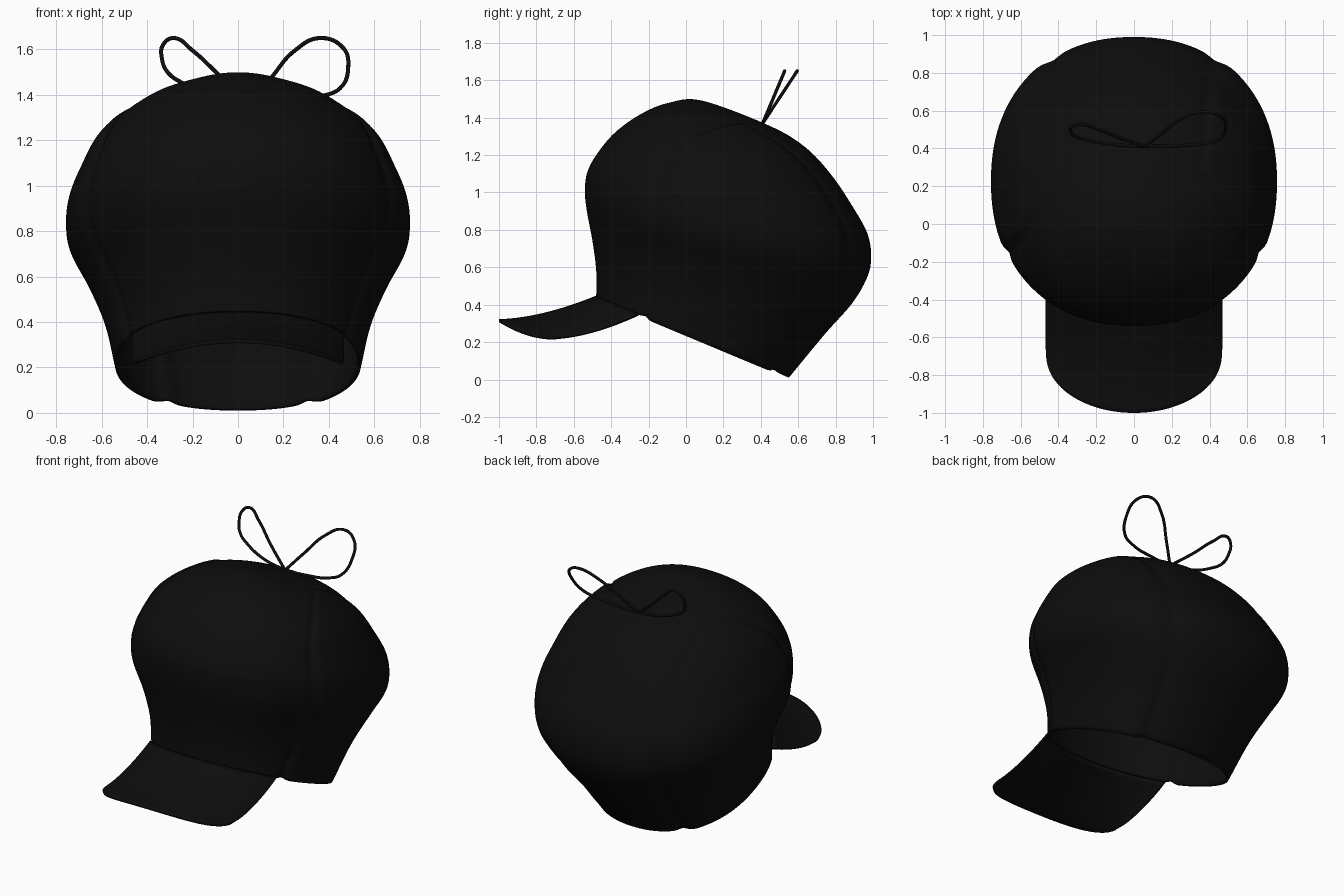
import bpy, bmesh, math
from mathutils import Vector

old = bpy.data.objects.get("Cube")
if old:
    bpy.data.objects.remove(old, do_unlink=True)

black = bpy.data.materials.new("soft black")
black.use_nodes = True
colour = (0.004, 0.004, 0.004, 1)
black.diffuse_color = colour
black.node_tree.nodes["Principled BSDF"].inputs["Base Color"].default_value = colour

POWER = 2.2  # roundness of the horizontal sections
# Crown sections: front y, front z, back y, back z, half width
SECTIONS = [Vector(s) for s in (
    (-0.48, 0.44, 0.55, 0.01, 0.535),
    (-0.48, 0.58, 0.74, 0.24, 0.58),
    (-0.50, 0.74, 0.89, 0.41, 0.65),
    (-0.53, 0.90, 0.97, 0.55, 0.73),
    (-0.54, 1.00, 0.99, 0.66, 0.748),
    (-0.53, 1.10, 0.97, 0.78, 0.735),
    (-0.48, 1.20, 0.90, 0.91, 0.69),
    (-0.38, 1.32, 0.78, 1.09, 0.61),
    (-0.24, 1.42, 0.64, 1.24, 0.47),
    (-0.09, 1.48, 0.45, 1.355, 0.30),
    (0.09, 1.49, 0.09, 1.49, 0.0))]
TOP = len(SECTIONS) - 1


def section(t):
    """Smooth interpolation between the crown sections."""
    i = min(int(t), TOP - 1)
    f = t - i
    b, c = SECTIONS[i], SECTIONS[i + 1]
    a = SECTIONS[i - 1] if i else 2 * b - c
    if i + 2 <= TOP:
        d = SECTIONS[i + 2]
    else:  # mirrored section keeps the top rounded
        d = Vector((b[2], b[3], b[0], b[1], -b[4]))
    return 0.5 * (2 * b + (c - a) * f + (2 * a - 5 * b + 4 * c - d) * f ** 2
                  + (3 * b - a - 3 * c + d) * f ** 3)


def signed_power(v):
    return math.copysign(abs(v) ** (2 / POWER), v)


def crown_point(t, angle):
    fy, fz, by, bz, w = section(t)
    along = -signed_power(math.cos(angle))
    p = Vector((w * signed_power(math.sin(angle)),
                (fy + by) / 2 + along * (by - fy) / 2,
                (fz + bz) / 2 + along * (bz - fz) / 2))
    # Side panels swell slightly and are bounded by a sewn groove
    r = t / 8.7
    inside = min(along + 0.5 - 0.8 * r ** 10, 0.85 - 0.55 * r ** 12 - along)
    swell = 0.012 * max(0, min(1, inside / 0.08))
    groove = 0.014 * math.exp(-(inside / 0.035) ** 2)
    centre = Vector((0, 0.2, 0.75))
    return centre + (p - centre) * (1 + swell - groove)


def finish(obj, angle=50):
    bpy.ops.object.select_all(action="DESELECT")
    obj.select_set(True)
    bpy.context.view_layer.objects.active = obj
    bpy.ops.object.shade_smooth_by_angle(angle=math.radians(angle))


def grid_object(name, rows, closed, thickness, offset, apex=None):
    bm = bmesh.new()
    grid = [[bm.verts.new(p) for p in row] for row in rows]
    count = len(rows[0])
    for low, high in zip(grid, grid[1:]):
        for j in range(count if closed else count - 1):
            k = (j + 1) % count
            bm.faces.new((low[j], low[k], high[k], high[j]))
    if apex is not None:
        tip = bm.verts.new(apex)
        for j in range(count):
            bm.faces.new((grid[-1][j], grid[-1][(j + 1) % count], tip))
    bmesh.ops.recalc_face_normals(bm, faces=bm.faces)
    mesh = bpy.data.meshes.new(name)
    bm.to_mesh(mesh)
    bm.free()
    obj = bpy.data.objects.new(name, mesh)
    bpy.context.collection.objects.link(obj)
    mesh.materials.append(black)
    shell = obj.modifiers.new("thickness", "SOLIDIFY")
    shell.thickness = thickness
    shell.offset = offset
    finish(obj)
    return obj


# Crown
AROUND, LEVELS = 220, 90
rows = [[crown_point(TOP * i / LEVELS, math.tau * j / AROUND)
         for j in range(AROUND)] for i in range(LEVELS)]
grid_object("crown", rows, True, 0.015, -1, crown_point(TOP, 0))


# Visor, curved down at the sides and joined to the front of the rim
def visor_point(u, v):
    fy, fz, by, bz, w = SECTIONS[0]
    x = 0.46 * u
    k = (1 - (abs(x) / w) ** POWER) ** (1 / POWER)
    rim_y = (fy + by) / 2 - k * (by - fy) / 2
    rim_z = (fz + bz) / 2 - k * (bz - fz) / 2
    edge_y = -0.70 - 0.30 * math.sqrt(max(0, 1 - u * u))
    edge_z = 0.315 - 0.095 * u * u
    return (x, rim_y + (edge_y - rim_y) * v,
            edge_z + (rim_z - edge_z) * (1 - v) ** 1.7)


visor_rows = [[visor_point(math.sin(math.pi * (j / 48 - 0.5)), i / 20)
               for j in range(49)] for i in range(21)]
grid_object("visor", visor_rows, False, 0.016, 0)


# Wire bow: each loop leaves the knot and returns to it
def bow_loop(name, outline, lean):
    knot = (0.06, 1.37)
    curve = bpy.data.curves.new(name, "CURVE")
    curve.dimensions = "3D"
    curve.bevel_depth = 0.009
    curve.bevel_resolution = 3
    curve.resolution_u = 10
    path = [knot] + outline + [knot]
    spline = curve.splines.new("BEZIER")
    spline.bezier_points.add(len(path) - 1)
    for point, (x, z) in zip(spline.bezier_points, path):
        point.co = (x, 0.41 + (z - knot[1]) * lean, z)
        point.handle_left_type = point.handle_right_type = "AUTO"
    curve.materials.append(black)
    obj = bpy.data.objects.new(name, curve)
    bpy.context.collection.objects.link(obj)
    bpy.ops.object.select_all(action="DESELECT")
    obj.select_set(True)
    bpy.context.view_layer.objects.active = obj
    bpy.ops.object.convert(target="MESH")
    finish(bpy.context.view_layer.objects.active)


bow_loop("bow_loop_left", [(0.15, 1.48), (0.25, 1.595), (0.36, 1.65), (0.46, 1.61),
                           (0.485, 1.52), (0.45, 1.43), (0.37, 1.395), (0.2, 1.375)], 0.66)
bow_loop("bow_loop_right", [(-0.08, 1.485), (-0.2, 1.595), (-0.285, 1.65), (-0.33, 1.62),
                            (-0.335, 1.56), (-0.31, 1.5), (-0.24, 1.45), (-0.1, 1.395)], 0.42)
